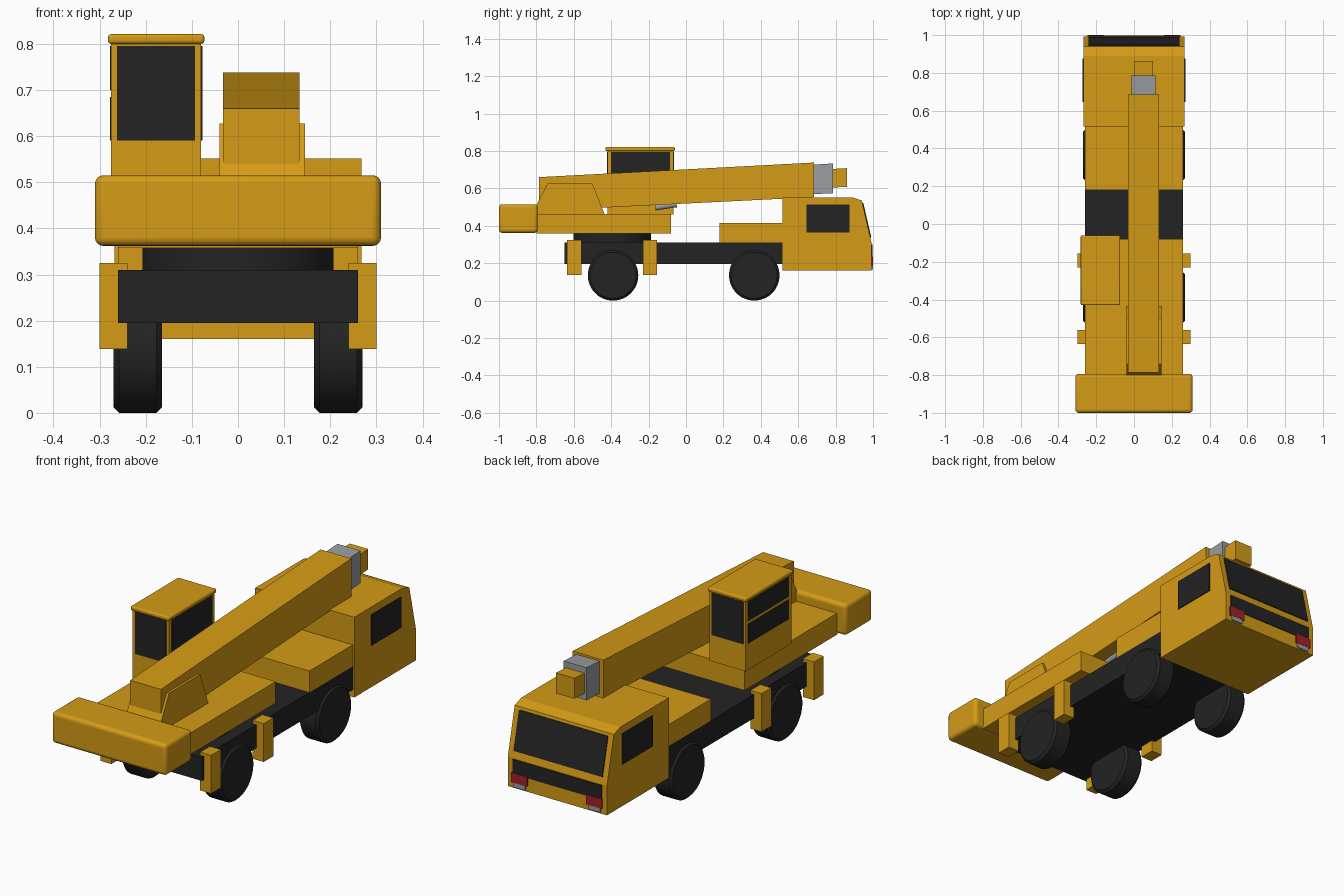
import bpy, bmesh, math
from mathutils import Vector

cube = bpy.data.objects.get("Cube")
if cube:
    bpy.data.objects.remove(cube, do_unlink=True)


def material(name, rgb):
    m = bpy.data.materials.new(name)
    m.use_nodes = True
    m.diffuse_color = (*rgb, 1)
    bsdf = next(n for n in m.node_tree.nodes if n.type == 'BSDF_PRINCIPLED')
    bsdf.inputs["Base Color"].default_value = (*rgb, 1)
    return m


YELLOW = material("construction yellow", (0.66, 0.33, 0.008))
BLACK = material("matte black", (0.017, 0.017, 0.017))
GREY = material("steel grey", (0.32, 0.34, 0.36))
RED = material("lamp red", (0.36, 0.015, 0.018))


def finish(name, bm, mat, bevel=0, segments=1):
    bmesh.ops.recalc_face_normals(bm, faces=bm.faces)
    me = bpy.data.meshes.new(name)
    bm.to_mesh(me)
    bm.free()
    me.materials.append(mat)
    ob = bpy.data.objects.new(name, me)
    bpy.context.collection.objects.link(ob)
    if bevel:
        mod = ob.modifiers.new("bevel", 'BEVEL')
        mod.width, mod.segments = bevel, segments
        mod.limit_method = 'ANGLE'
    return ob


def prism(name, mat, x0, x1, profile, bevel=0, segments=1):
    """Extrude a (y, z) profile from x0 to x1."""
    bm = bmesh.new()
    face = bm.faces.new([bm.verts.new((x0, y, z)) for y, z in profile])
    moved = bmesh.ops.extrude_face_region(bm, geom=[face])["geom"]
    verts = [v for v in moved if isinstance(v, bmesh.types.BMVert)]
    bmesh.ops.translate(bm, verts=verts, vec=(x1 - x0, 0, 0))
    return finish(name, bm, mat, bevel, segments)


def box(name, mat, x, y, z, bevel=0, segments=1):
    profile = [(y[0], z[0]), (y[1], z[0]), (y[1], z[1]), (y[0], z[1])]
    return prism(name, mat, x[0], x[1], profile, bevel, segments)


def cylinder(name, mat, start, end, radius, sides=32, bevel=0):
    a, b = Vector(start), Vector(end)
    bm = bmesh.new()
    bmesh.ops.create_cone(bm, cap_ends=True, segments=sides, radius1=radius,
                          radius2=radius, depth=(b - a).length)
    bm.transform((b - a).to_track_quat('Z', 'Y').to_matrix().to_4x4())
    bmesh.ops.translate(bm, verts=bm.verts, vec=(a + b) / 2)
    return finish(name, bm, mat, bevel)


def smooth(ob):
    bpy.ops.object.select_all(action='DESELECT')
    ob.select_set(True)
    bpy.context.view_layer.objects.active = ob
    bpy.ops.object.shade_smooth_by_angle(angle=math.radians(35))


def both(x0, x1):
    """Matching x ranges on the two sides."""
    return (("left", (x0, x1)), ("right", (-x1, -x0)))


# Carrier: chassis, wheels, outriggers
box("chassis", BLACK, (-.26, .26), (-.65, .53), (.195, .31))
box("carrier_deck", YELLOW, (-.26, .26), (.18, .52), (.31, .415))
for side, x in both(.165, .27):
    for axle, y in (("front", -.39), ("rear", .365)):
        smooth(cylinder(f"{axle}_{side}_wheel", BLACK, (x[0], y, .135),
                        (x[1], y, .135), .135, 48, .012))
for side, x in both(.24, .30):
    for end, y in (("front", -.635), ("rear", -.23)):
        box(f"{end}_{side}_outrigger", YELLOW, x, (y, y + .075), (.138, .325))

# Driving cab with windows, grille and lamps
top, bottom = Vector((.94, .535)), Vector((.993, .305))
prism("driving_cab", YELLOW, -.268, .268,
      [(.515, .16), (.993, .16), bottom, top, (.89, .552), (.515, .552)])
out = Vector((top.y - bottom.y, bottom.x - top.x)).normalized() * .005
high, low = top.lerp(bottom, .06), top.lerp(bottom, .86)
prism("windshield", BLACK, -.24, .24, [high, low, low + out, high + out])
box("grille", BLACK, (-.24, .24), (.99, .997), (.228, .3))
for side, x in both(.265, .272):
    box(f"{side}_cab_window", BLACK, x, (.645, .875), (.365, .515))
for side, x in both(.16, .245):
    box(f"{side}_lamp", RED, x, (.99, 1), (.188, .235))
    box(f"{side}_lower_lamp", GREY, (x[0] + .01, x[1] - .01), (.99, .999), (.166, .188))

# Slewing upper structure
smooth(cylinder("turntable", BLACK, (0, -.395, .3), (0, -.395, .36), .207, 48))
box("upper_deck", YELLOW, (-.26, .26), (-.8, -.08), (.358, .463))
smooth(box("counterweight", YELLOW, (-.31, .31), (-1, -.793), (.362, .515), .018, 4))

# Operator cab
cx, cy = (-.275, -.08), (-.42, -.068)
box("operator_cab", YELLOW, cx, cy, (.46, .805))
smooth(box("operator_cab_roof", YELLOW, (-.282, -.073), (-.43, -.06), (.8, .821), .007, 3))
for end, y in (("front", cy[0]), ("rear", cy[1])):
    box(f"{end}_operator_window", BLACK, (-.262, -.093), (y - .003, y + .003), (.59, .795))
box("inner_operator_window", BLACK, (-.083, -.077), (-.4, -.085), (.59, .795))
for part, z in (("lower", (.59, .685)), ("upper", (.7, .795))):
    box(f"{part}_door_window", BLACK, (-.278, -.272), (-.4, -.085), z)

# Boom, its support, and telescoping sections
prism("boom_support", YELLOW, -.04, .145,
      [(-.8, .46), (-.8, .51), (-.74, .627), (-.5, .627), (-.435, .46)])
prism("boom", YELLOW, -.033, .133,
      [(-.785, .48), (.685, .553), (.685, .738), (-.785, .66)])
prism("telescope_section", GREY, -.012, .113,
      [(.66, .568), (.785, .574), (.785, .733), (.66, .726)])
prism("boom_tip", YELLOW, 0, .1,
      [(.77, .604), (.862, .608), (.862, .708), (.77, .703)])
smooth(cylinder("lift_cylinder", GREY, (.05, -.165, .498), (.05, -.05, .515), .016, 24))
